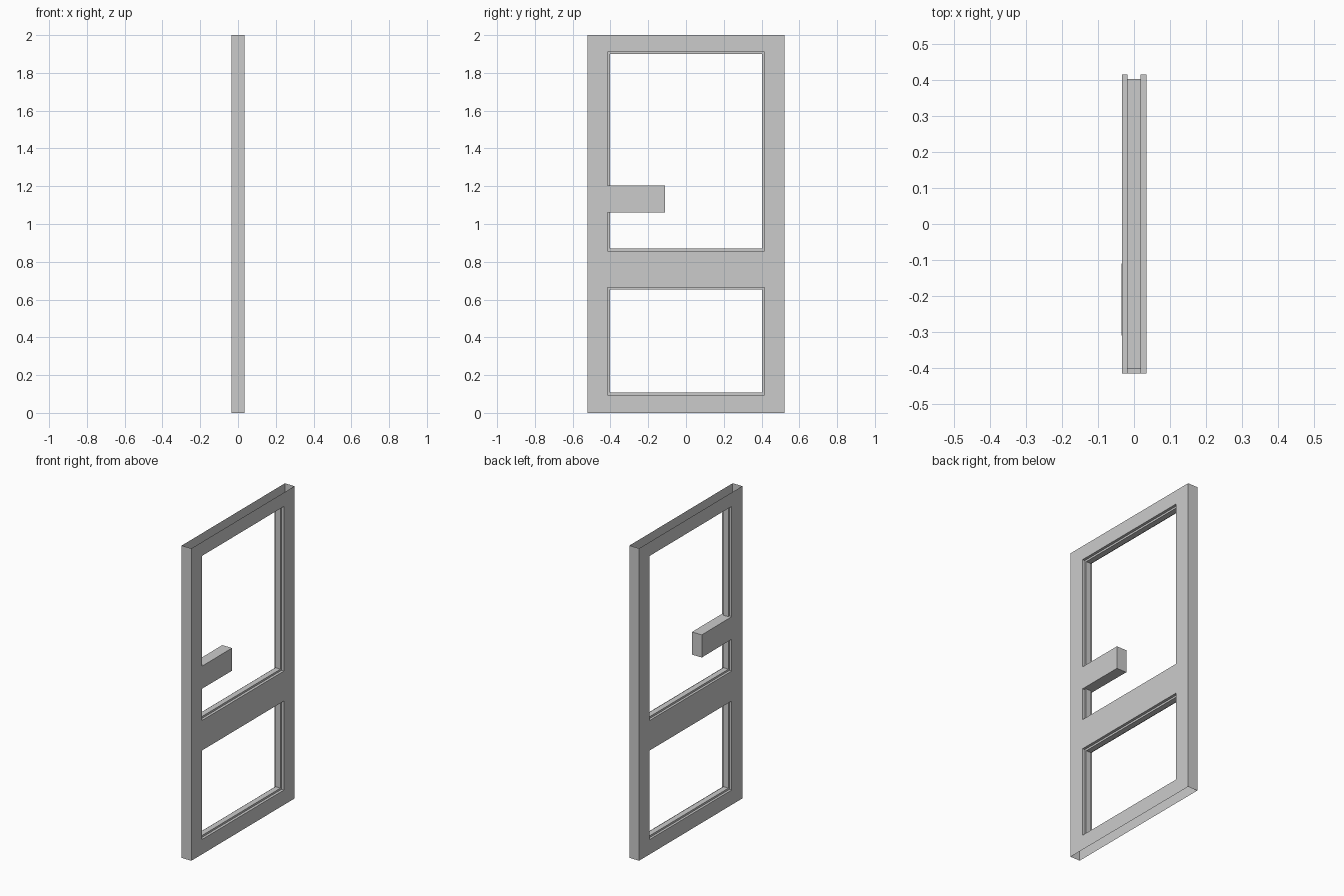
import bpy, bmesh
from mathutils import Vector

if "Cube" in bpy.data.objects:
    bpy.data.objects.remove(bpy.data.objects["Cube"])

XB, XF = -0.0335, 0.035          # back and front skins
XT = 0.018                       # half thickness of the glazing tongue
TONGUE = 0.012                   # how far the tongue reaches into the opening
W, IN = 0.522, 0.415             # outer and opening half widths
Z = [0.0, 0.095, 0.665, 0.857, 1.911, 2.0]   # rail edges
PZ0, PZ1, PY, PX = 1.06, 1.205, -0.11, -0.035  # lock plate


def make(name, quads):
    """Mesh from (corners, outward direction) pairs."""
    bm = bmesh.new()
    for corners, out in quads:
        f = bm.faces.new([bm.verts.new(c) for c in corners])
        f.normal_update()
        if f.normal.dot(Vector(out)) < 0:
            f.normal_flip()
    bmesh.ops.remove_doubles(bm, verts=bm.verts, dist=1e-5)
    me = bpy.data.meshes.new(name)
    bm.to_mesh(me)
    bm.free()
    ob = bpy.data.objects.new(name, me)
    bpy.context.collection.objects.link(ob)


def skins(y0, y1, z0, z1):
    """Matching rectangles on the front and back of the door."""
    return [([(x, y0, z0), (x, y1, z0), (x, y1, z1), (x, y0, z1)], (x, 0, 0))
            for x in (XB, XF)]


def jamb(name, path, closed):
    """Stepped lining swept round an opening; path rows are y, z, inset y, inset z."""
    prof = [(XB, 0), (-XT, 0), (-XT, TONGUE), (XT, TONGUE), (XT, 0), (XF, 0)]
    quads = []
    n = len(path)
    for i in range(n if closed else n - 1):
        a, b = path[i], path[(i + 1) % n]
        inward = Vector((0, a[2] if a[0] == b[0] else 0, a[3] or b[3] if a[1] == b[1] else 0))
        for (x0, d0), (x1, d1) in zip(prof, prof[1:]):
            at = lambda p, x, d: (x, p[0] + p[2] * d, p[1] + p[3] * d)
            out = inward if d0 == d1 else (x0, 0, 0)
            quads.append(([at(a, x0, d0), at(b, x0, d0), at(b, x1, d1), at(a, x1, d1)], out))
    make(name, quads)


# Stiles: hollow, open at top and bottom
for side, name in ((-1, "lock_stile"), (1, "hinge_stile")):
    q = []
    ys = sorted((side * W, side * IN))
    cuts = Z[:4] + ([PZ0, PZ1] if side < 0 else []) + Z[4:]
    for z0, z1 in zip(cuts, cuts[1:]):
        q += skins(*ys, z0, z1)
        y = side * W
        q.append(([(XB, y, z0), (XF, y, z0), (XF, y, z1), (XB, y, z1)], (0, side, 0)))
    make(name, q)

# Rails
for name, k in (("bottom_rail", 0), ("middle_rail", 2), ("top_rail", 4)):
    make(name, skins(-IN, IN, Z[k], Z[k + 1]))

# Linings of the two openings
jamb("lower_jamb", [(-IN, Z[1], 1, 1), (-IN, Z[2], 1, -1),
                    (IN, Z[2], -1, -1), (IN, Z[1], -1, 1)], True)
jamb("upper_jamb", [(-IN, PZ1, 1, 0), (-IN, Z[4], 1, -1), (IN, Z[4], -1, -1),
                    (IN, Z[3], -1, 1), (-IN, Z[3], 1, 1), (-IN, PZ0, 1, 0)], False)

# Lock plate reaching into the upper opening, a touch thicker at its free end
ring = [(XB, -IN), (PX, PY), (XF, PY), (XF, -IN)]
plate = [([(x, y, z) for x, y in ring], (0, 0, z - 1.13)) for z in (PZ0, PZ1)]
for (x0, y0), (x1, y1), out in zip(ring, ring[1:], ((-1, 0, 0), (0, 1, 0), (1, 0, 0))):
    plate.append(([(x0, y0, PZ0), (x1, y1, PZ0), (x1, y1, PZ1), (x0, y0, PZ1)], out))
make("lock_plate", plate)
